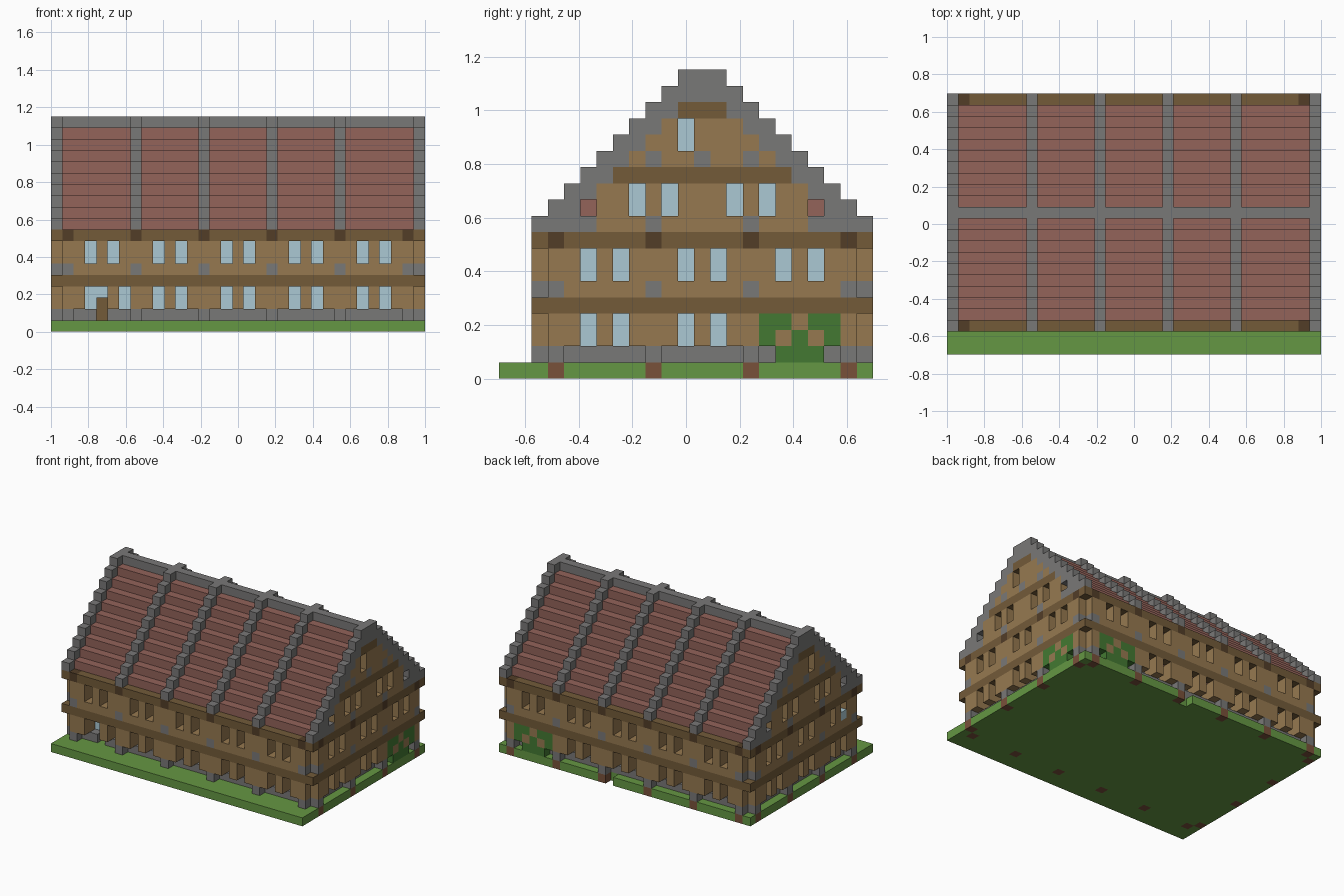
import bpy
import bmesh
from mathutils import Matrix, Vector

cube = bpy.data.objects.get("Cube")
if cube:
    bpy.data.objects.remove(cube)

U = 2 / 33            # block size
NX, NY = 33, 23       # plot size in blocks
parts = {}            # part name -> (colour name, list of boxes)


def material(name, rgb):
    lin = [((c / 255 + 0.055) / 1.055) ** 2.4 for c in rgb]
    m = bpy.data.materials.new(name)
    m.use_nodes = True
    m.diffuse_color = (*lin, 1)
    m.node_tree.nodes["Principled BSDF"].inputs["Base Color"].default_value = (*lin, 1)
    return m


MATS = {
    "grass": material("grass", (101, 151, 67)),
    "soil": material("soil", (121, 81, 58)),
    "stone": material("stone", (121, 120, 119)),
    "wood": material("light wood", (150, 121, 80)),
    "beam": material("brown beam", (115, 91, 57)),
    "log": material("dark log", (82, 61, 39)),
    "tile": material("red tile", (147, 99, 90)),
    "glass": material("pale glass", (171, 201, 212)),
    "ivy": material("ivy green", (67, 121, 50)),
}


def box(name, colour, a, b):
    """Queue a box from block a to block b, both included."""
    lo = [min(p, q) for p, q in zip(a, b)]
    hi = [max(p, q) + 1 for p, q in zip(a, b)]
    parts.setdefault(name, (colour, []))[1].append((lo, hi))


def place(side, u, depth, k):
    """Block on one of the four sides, counted inwards from the outer face."""
    return {"front": (u, 2 + depth, k), "back": (u, 22 - depth, k),
            "left": (32 - depth, u, k), "right": (depth, u, k)}[side]


def side_box(name, colour, side, u, depth, k):
    box(name, colour, place(side, u, depth, k), place(side, u, depth, k))


def spans(u0, u1, gaps):
    """Runs of blocks between the gaps."""
    start = u0
    for g in sorted(set(gaps)) + [u1 + 1]:
        if g > start:
            yield start, min(g - 1, u1)
        start = max(start, g + 1)


def row(name, colour, side, k, u0, u1, depth, gaps=()):
    for a, b in spans(u0, u1, gaps):
        box(name, colour, place(side, a, depth, k), place(side, b, depth, k))


# Layout of each side: piers and windows along it
LONG_PIERS = [1, 7, 13, 19, 25, 31]
SHORT_PIERS = [3, 9, 15, 21]
LONG_WINDOWS = [3, 5, 9, 11, 15, 17, 21, 23, 27, 29]
SHORT_WINDOWS = [5, 7, 11, 13, 17, 19]
DOOR = 4
IVY = {1: (3, 4, 5), 2: (2, 4, 6), 3: (2, 3, 5, 6)}   # row -> blocks from corner
soil_cells = set()

for side in ("front", "back", "left", "right"):
    long_side = side in ("front", "back")
    piers = LONG_PIERS if long_side else SHORT_PIERS
    windows = LONG_WINDOWS if long_side else SHORT_WINDOWS
    w0, w1 = (1, 31) if long_side else (3, 21)      # outer wall leaf
    n0, n1 = (1, 31) if long_side else (4, 20)      # inner wall leaf
    b0, b1 = (0, 32) if long_side else (3, 21)      # beams close the corners
    corner = 32 if long_side else 22
    has_ivy = side in ("back", "left")

    # Recessed stone base between projecting piers
    row("stone_base", "stone", side, 1, n0, n1, 1, [DOOR] if side == "front" else [])
    for p in piers:
        soil_cells.add(place(side, p, 0, 0))
        side_box("pier_bases", "stone", side, p, 0, 1)
        side_box("brackets", "stone", side, p, 0, 5)
        side_box("log_ends", "log", side, p, 0, 8)

    # Two-leaf walls with deep window openings
    for k in (2, 3, 5, 6, 7):
        openings = [] if k == 5 else list(windows)
        if k < 4 and side == "front":
            openings = [3, DOOR, 6] + windows[2:]
        if k < 4 and has_ivy:
            openings = [w for w in windows if w < corner - 6]
        leaves = [corner - c for c in IVY.get(k, ())] if has_ivy else []
        row("walls", "wood", side, k, w0, w1, 0, openings + leaves + (piers if k == 5 else []))
        row("inner_walls", "wood", side, k, n0, n1, 1, openings)
        for w in openings:
            side_box("window_glass", "glass", side, w, 2, k)

    # Ivy patches meeting at one corner
    if has_ivy:
        for k, offsets in IVY.items():
            for c in offsets:
                side_box("ivy", "ivy", side, corner - c, 0, k)

    # Beams, with log ends in the upper one
    row("lower_beam", "beam", side, 4, b0, b1, 0)
    row("upper_beam", "beam", side, 8, b0, b1, 0, piers)

# Front door opening backing and one pane set flush with the wall
side_box("window_glass", "glass", "front", DOOR, 2, 1)
side_box("window_glass", "glass", "right", 5, 0, 6)

# Ground with footings let into it and a gap at the back
for cell in soil_cells:
    box("footings", "soil", cell, cell)
gap_cell = (18, 22, 0)
for j in range(NY):
    gaps = [c[0] for c in soil_cells | {gap_cell} if c[1] == j]
    for a, b in spans(0, NX - 1, gaps):
        box("ground", "grass", (a, j, 0), (b, j, 0))

# Stepped roof: tile courses and raised stone ribs, mirrored about the ridge
for n in range(10):
    k = 9 + n
    for flip in (False, True):
        def y(j):
            return 24 - j if flip else j
        if n < 9:
            box("roof_tiles", "tile", (1, y(3 + n), k), (31, y(min(4 + n, 12)), k))
        for i in (7, 13, 19, 25):
            box("roof_ribs", "stone", (i, y(2 + n), k), (i, y(2 + n), k))
        for i in (0, 32):
            last = 5 if n == 0 else min(3 + n, 12)
            box("gable_steps", "stone", (i, y(2 + n), k), (i, y(last), k))
box("ridge", "stone", (0, 12, 17), (32, 12, 18))

# Gable walls flush with the steps, with windows, beams and brackets
GABLE_WINDOWS = {10: [8, 10, 14, 16], 11: [8, 10, 14, 16], 14: [11], 15: [11]}
GABLE_BRACKETS = {9: [9, 15], 13: [9, 12, 15]}
for side in ("left", "right"):
    for k in range(9, 17):
        inset = max(6, k - 5)
        openings = GABLE_WINDOWS.get(k, [])
        brackets = GABLE_BRACKETS.get(k, [])
        name, colour = ("gable_beams", "beam") if k in (12, 16) else ("gable_walls", "wood")
        row(name, colour, side, k, inset, 24 - inset, 0, openings + brackets)
        row("inner_gable_walls", "wood", side, k, inset + 1, 23 - inset, 1, openings)
        for u in openings:
            side_box("window_glass", "glass", side, u, 2, k)
        for u in brackets:
            side_box("brackets", "stone", side, u, 0, k)

# Half-height door leaf, set deep in its opening
door_face = 3.85
parts["door"] = ("beam", [((DOOR, door_face, 1), (DOOR + 1, door_face + 0.1, 3))])


def to_world(v):
    return Vector(((v[0] - NX / 2) * U, (v[1] - NY / 2) * U, v[2] * U))


def make_object(name, colour, boxes):
    bm = bmesh.new()
    for lo, hi in boxes:
        p, q = to_world(lo), to_world(hi)
        m = Matrix.Translation((p + q) / 2) @ Matrix.Diagonal((*(q - p), 1))
        bmesh.ops.create_cube(bm, size=1, matrix=m)
    mesh = bpy.data.meshes.new(name)
    bm.to_mesh(mesh)
    bm.free()
    mesh.materials.append(MATS[colour])
    bpy.context.collection.objects.link(bpy.data.objects.new(name, mesh))


for part, (colour, boxes) in parts.items():
    make_object(part, colour, boxes)
